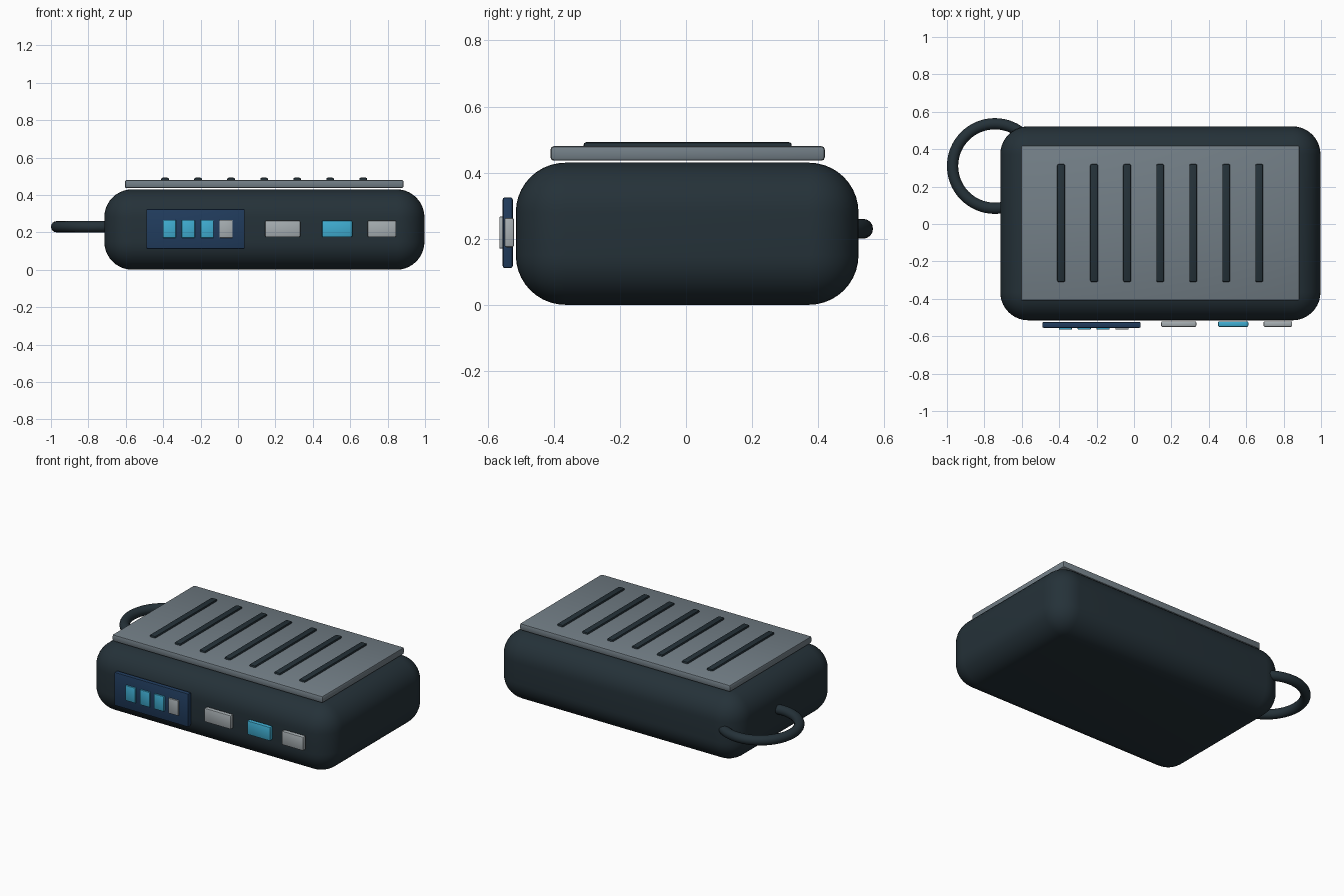
import bpy
import math

cube = bpy.data.objects.get("Cube")
if cube:
    bpy.data.objects.remove(cube, do_unlink=True)


def material(name, rgb):
    mat = bpy.data.materials.new(name)
    mat.use_nodes = True
    color = (*rgb, 1)
    mat.diffuse_color = color
    mat.node_tree.nodes["Principled BSDF"].inputs["Base Color"].default_value = color
    return mat


charcoal = material("charcoal", (0.018, 0.031, 0.040))
slate = material("slate_grey", (0.17, 0.21, 0.24))
silver = material("silver_grey", (0.38, 0.42, 0.44))
cyan = material("cyan", (0.05, 0.42, 0.64))
navy = material("navy", (0.015, 0.045, 0.11))


def finish(obj, name, mat):
    obj.name = name
    obj.data.materials.append(mat)
    bpy.ops.object.shade_smooth_by_angle(angle=math.radians(35))
    return obj


def box(name, low, high, mat, radius, segments=2):
    """Rounded box spanning two opposite corners."""
    centre = [(a + b) / 2 for a, b in zip(low, high)]
    bpy.ops.mesh.primitive_cube_add(size=1, location=centre)
    obj = bpy.context.object
    obj.scale = [b - a for a, b in zip(low, high)]
    bpy.ops.object.transform_apply(location=False, rotation=False, scale=True)
    bevel = obj.modifiers.new("rounding", "BEVEL")
    bevel.width = radius
    bevel.segments = segments
    bpy.ops.object.modifier_apply(modifier=bevel.name)
    return finish(obj, name, mat)


# Main body and top plate
box("body", (-0.715, -0.515, 0), (0.997, 0.522, 0.43), charcoal, 0.15, 10)
box("top_plate", (-0.605, -0.41, 0.436), (0.885, 0.42, 0.48), slate, 0.01)

# Raised ribs across the plate
for i in range(7):
    x = 0.14 + (i - 3) * 0.1765
    box(f"rib_{i + 1}", (x - 0.021, -0.31, 0.462), (x + 0.021, 0.32, 0.492), charcoal, 0.008)

# Display panel with charge bars
box("display_panel", (-0.49, -0.555, 0.111), (0.036, -0.524, 0.325), navy, 0.007)
for i in range(4):
    x = -0.367 + i * 0.101
    box(f"charge_bar_{i + 1}", (x - 0.035, -0.565, 0.17), (x + 0.035, -0.545, 0.267),
        cyan if i < 3 else silver, 0.004)

# Ports
for i, (left, right, mat) in enumerate(
        ((0.145, 0.333, silver), (0.449, 0.611, cyan), (0.693, 0.846, silver))):
    box(f"port_{i + 1}", (left, -0.55, 0.174), (right, -0.52, 0.263), mat, 0.007)

# Carrying loop at the rear corner
bpy.ops.mesh.primitive_torus_add(location=(-0.744, 0.31, 0.23), major_radius=0.226,
                                 minor_radius=0.03, major_segments=64, minor_segments=16)
finish(bpy.context.object, "carry_loop", charcoal)
